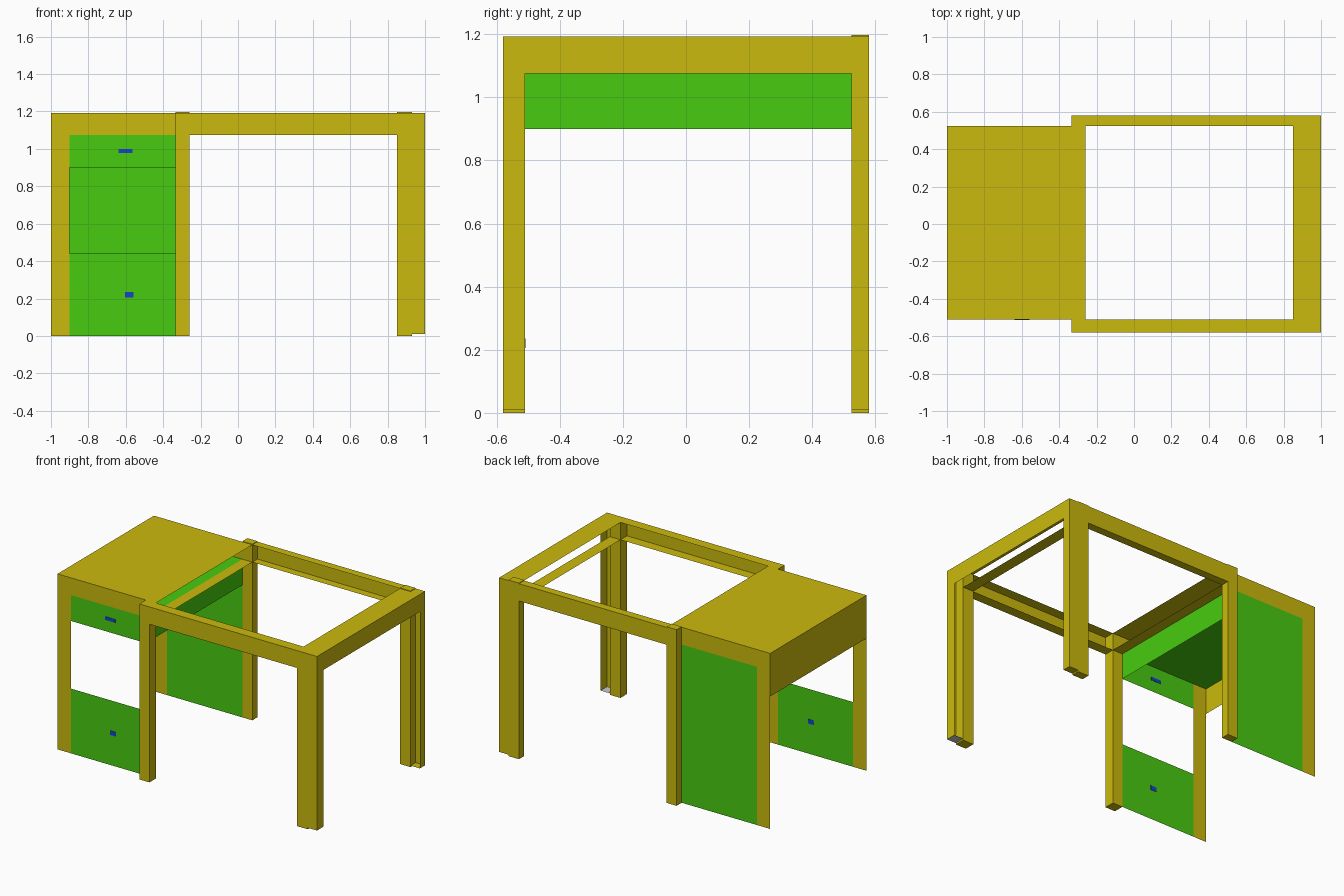
import bpy, bmesh

if "Cube" in bpy.data.objects:
    bpy.data.objects.remove(bpy.data.objects["Cube"])


def material(name, rgb):
    m = bpy.data.materials.new(name)
    m.diffuse_color = (*rgb, 1)
    m.use_nodes = True
    m.node_tree.nodes["Principled BSDF"].inputs["Base Color"].default_value = m.diffuse_color
    return m


YELLOW = material("yellow", (0.60, 0.49, 0.004))
GREEN = material("green", (0.065, 0.60, 0.005))
BLUE = material("blue", (0.007, 0.06, 0.58))


def part(name, mat, *blocks):
    """Join blocks (x0, x1, y0, y1, z0, z1); a zero extent gives a single sheet."""
    bm = bmesh.new()
    for b in blocks:
        spans = [b[0:2], b[2:4], b[4:6]]
        flat = [i for i in range(3) if spans[i][0] == spans[i][1]]
        for axis in flat or range(3):
            u, v = (axis + 1) % 3, (axis + 2) % 3
            for side in ((1,) if flat else (0, 1)):
                corners = []
                for s, t in ((0, 0), (1, 0), (1, 1), (0, 1)):
                    p = [0, 0, 0]
                    p[axis], p[u], p[v] = spans[axis][side], spans[u][s], spans[v][t]
                    corners.append(bm.verts.new(p))
                bm.faces.new(corners if side else corners[::-1])
    bmesh.ops.remove_doubles(bm, verts=bm.verts, dist=1e-5)
    mesh = bpy.data.meshes.new(name)
    bm.to_mesh(mesh)
    bm.free()
    if mat:
        mesh.materials.append(mat)
    bpy.context.collection.objects.link(bpy.data.objects.new(name, mesh))


TOP, RAIL = 1.193, 1.075          # top surface and underside of the rails
L, M, R = -1.0, -0.335, 1.0       # cabinet left, cabinet right, frame right
FY, BY = -0.51, 0.525             # cabinet front and back

# Open frame: legs and channel rails, front and back
for side, outer, inner in (("front", -0.58, FY), ("back", 0.58, BY)):
    y0, y1 = sorted((outer, inner))
    h = TOP if side == "front" else TOP + 0.004
    part(side + "_middle_leg", YELLOW, (M, -0.26, y0, y1, 0, h))
    part(side + "_right_leg", YELLOW,
         (0.85, 0.93, y0, y1, 0, h),
         (0.93, R, outer, outer, 0.01, RAIL),
         (R, R, y0, y1, 0.01, RAIL))
    part(side + "_right_foot", None if side == "front" else YELLOW,
         (0.93, R, y0, y1, 0.01, 0.01))
    part(side + "_rail", YELLOW,
         (M, R, outer, outer, RAIL, TOP),
         (M, R, y0, y1, TOP, TOP),
         (M, 0.93, y0, y1, RAIL, RAIL))

# Cross rails
part("right_rail", YELLOW,
     (R, R, -0.58, 0.58, RAIL, TOP),
     (0.85, R, FY, BY, TOP, TOP),
     (0.85, 0.93, FY, BY, RAIL, RAIL))
part("middle_rail", YELLOW,
     (M, -0.26, FY, BY, TOP, TOP),
     (M, -0.26, FY, BY, RAIL, RAIL))

# Cabinet shell
part("cabinet_top", YELLOW, (L, M, FY, BY, TOP, TOP))
part("cabinet_side", YELLOW, (L, L, FY, BY, 0.9, TOP))
for side, y in (("front", FY), ("back", BY)):
    part("cabinet_" + side + "_frame", YELLOW,
         (L, -0.9, y, y, 0, RAIL), (L, M, y, y, RAIL, TOP))
part("cabinet_back_panel", GREEN, (-0.9, M, BY, BY, 0, RAIL))

# Drawer casing and fronts
part("upper_drawer", GREEN,
     (-0.9, M, FY, FY, 0.9, RAIL),
     (M, M, FY, BY, 0.9, RAIL),
     (L, M, FY, BY, RAIL, RAIL))
part("lower_drawer_front", GREEN, (-0.9, M, FY, FY, 0, 0.44))

# Handles
part("upper_handle", BLUE, (-0.64, -0.565, FY - 0.002, FY + 0.002, 0.977, 1.0))
part("lower_handle", BLUE, (-0.605, -0.56, FY - 0.002, FY + 0.002, 0.205, 0.235))
